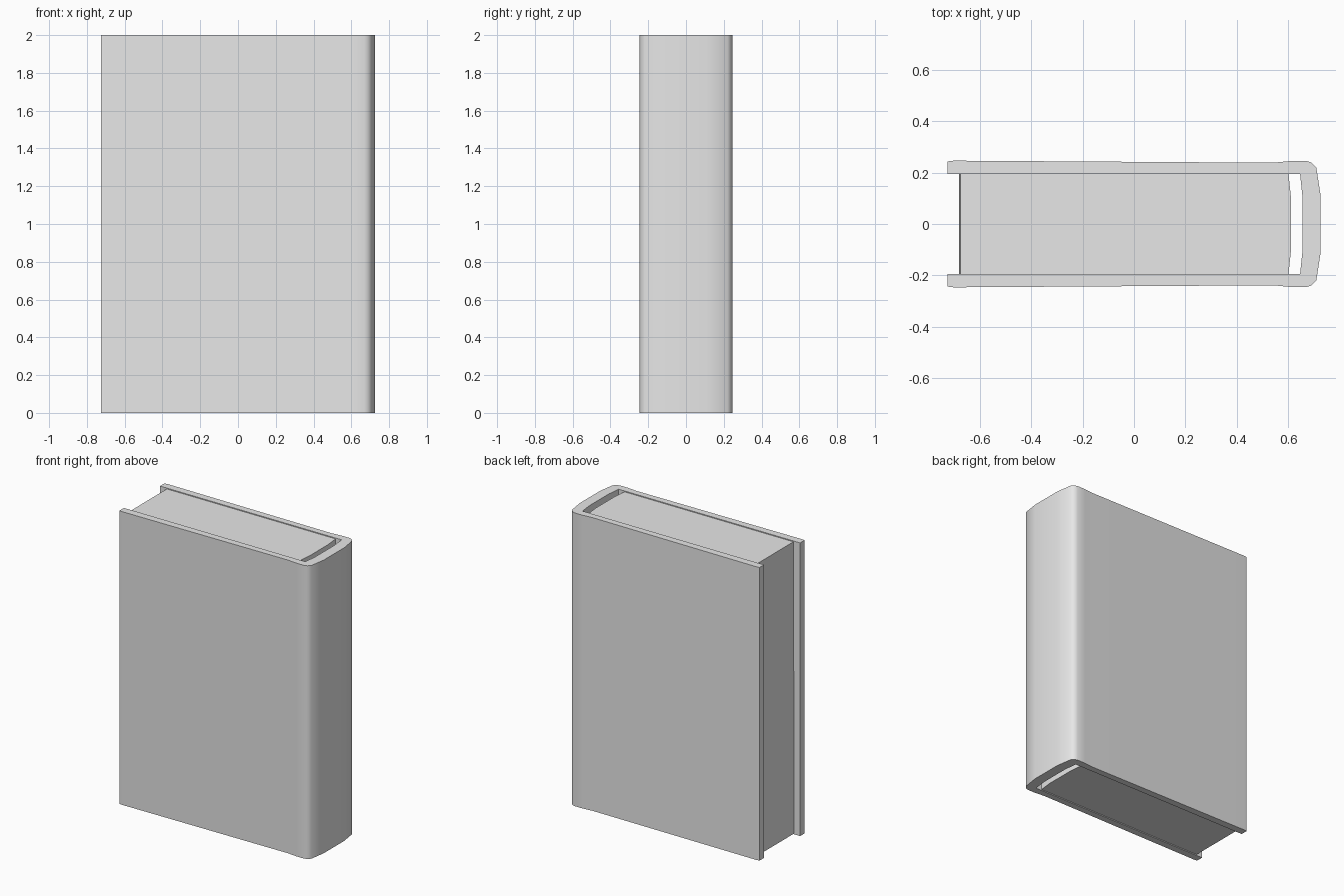
import bpy
import bmesh
import math

cube = bpy.data.objects.get("Cube")
if cube:
    bpy.data.objects.remove(cube, do_unlink=True)

HEIGHT = 2.0

grey = bpy.data.materials.new("plain grey")
grey.use_nodes = True
colour = (0.8, 0.8, 0.8, 1)
grey.diffuse_color = colour
grey.node_tree.nodes["Principled BSDF"].inputs["Base Color"].default_value = colour


def mirrored(half):
    """Close a half outline (y > 0) with its reflection across y = 0."""
    return half + [(x, -y) for x, y in reversed(half)]


def extrude_outline(name, outline, bottom, top):
    """Stand a flat outline up as a solid between two heights."""
    bm = bmesh.new()
    face = bm.faces.new([bm.verts.new((x, y, bottom)) for x, y in outline])
    made = bmesh.ops.extrude_face_region(bm, geom=[face])["geom"]
    raised = [v for v in made if isinstance(v, bmesh.types.BMVert)]
    bmesh.ops.translate(bm, verts=raised, vec=(0, 0, top - bottom))
    bmesh.ops.recalc_face_normals(bm, faces=bm.faces)
    mesh = bpy.data.meshes.new(name)
    bm.to_mesh(mesh)
    bm.free()
    mesh.materials.append(grey)
    obj = bpy.data.objects.new(name, mesh)
    bpy.context.collection.objects.link(obj)
    bpy.ops.object.select_all(action="DESELECT")
    obj.select_set(True)
    bpy.context.view_layer.objects.active = obj
    bpy.ops.object.shade_smooth_by_angle(angle=math.radians(40))
    return obj


# Cover: two boards joined by a rounded, hollow spine
outer = [(-0.725, 0.243), (-0.7, 0.246), (0.54, 0.238), (0.61, 0.245),
         (0.67, 0.245), (0.69, 0.238), (0.708, 0.22), (0.725, 0.11)]
inner = [(0.655, 0.1), (0.645, 0.195), (-0.725, 0.195)]
cover_outline = mirrored(outer) + mirrored(inner[::-1])[::-1]
extrude_outline("cover", cover_outline, 0, HEIGHT)

# Pages: a block with a gently rounded back edge behind the spine gap
pages_outline = mirrored([(-0.68, 0.195), (0.6, 0.195), (0.61, 0.1)])
pages = extrude_outline("pages", pages_outline, 0.006, HEIGHT - 0.006)

# Fore edge of the pages leans in slightly towards the top
for v in pages.data.vertices:
    if v.co.x < 0 and v.co.z > 1:
        v.co.x += 0.006
